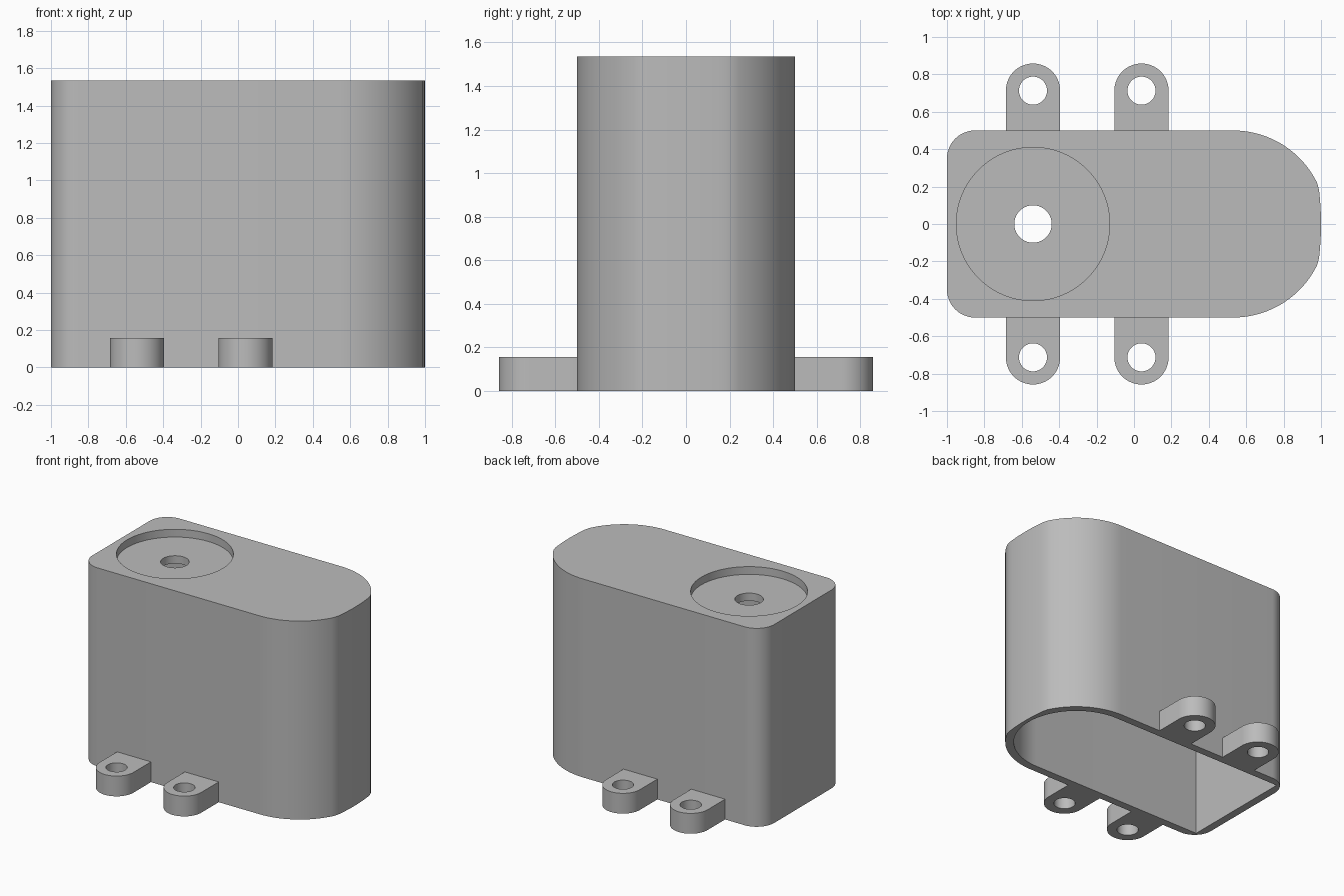
import bpy, bmesh
from math import pi, cos, sin, sqrt, asin, atan2, radians

if "Cube" in bpy.data.objects:
    bpy.data.objects.remove(bpy.data.objects["Cube"], do_unlink=True)

HEIGHT, HALF, WALL = 1.535, 0.5, 0.06
AXIS_X, NOSE_X = -0.54, 0.53
RECESS = 0.06

grey = bpy.data.materials.new("plain grey")
grey.use_nodes = True
colour = (0.5, 0.5, 0.5, 1)
grey.diffuse_color = colour
grey.node_tree.nodes["Principled BSDF"].inputs["Base Color"].default_value = colour


def arc(cx, cy, r, start, end, steps=24):
    return [(cx + r * cos(start + (end - start) * i / steps),
             cy + r * sin(start + (end - start) * i / steps)) for i in range(steps + 1)]


def prism(name, outline, z0, z1):
    """Extrude a closed outline from z0 up to z1."""
    bm = bmesh.new()
    face = bm.faces.new([bm.verts.new((x, y, z0)) for x, y in outline])
    top = bmesh.ops.extrude_face_region(bm, geom=[face])["geom"]
    bmesh.ops.translate(bm, vec=(0, 0, z1 - z0),
                        verts=[v for v in top if isinstance(v, bmesh.types.BMVert)])
    bmesh.ops.recalc_face_normals(bm, faces=bm.faces)
    mesh = bpy.data.meshes.new(name)
    bm.to_mesh(mesh)
    bm.free()
    mesh.materials.append(grey)
    obj = bpy.data.objects.new(name, mesh)
    bpy.context.collection.objects.link(obj)
    return obj


def cylinder(name, x, y, r, z0, z1):
    return prism(name, arc(x, y, r, 0, 2 * pi, 64)[:-1], z0, z1)


def cut(obj, cutter):
    """Subtract the cutter, apply the result and remove the cutter."""
    mod = obj.modifiers.new("cut", "BOOLEAN")
    mod.operation, mod.solver, mod.object = "DIFFERENCE", "EXACT", cutter
    bpy.ops.object.select_all(action="DESELECT")
    bpy.context.view_layer.objects.active = obj
    obj.select_set(True)
    bpy.ops.object.modifier_apply(modifier=mod.name)
    bpy.data.objects.remove(cutter, do_unlink=True)


def smooth(obj):
    bpy.ops.object.select_all(action="DESELECT")
    bpy.context.view_layer.objects.active = obj
    obj.select_set(True)
    bpy.ops.object.shade_smooth_by_angle(angle=radians(12))


# Housing outline: rounded rear corners, round nose trimmed by a wide shallow arc
corner, tip_y = 0.15, 0.22
tip_x = NOSE_X + sqrt(HALF ** 2 - tip_y ** 2)
nose_a = asin(tip_y / HALF)
wide_a = atan2(tip_y, tip_x - AXIS_X)
wide_r = 1 - AXIS_X
outline = (arc(-1 + corner, -HALF + corner, corner, pi, 1.5 * pi, 12)
           + arc(NOSE_X, 0, HALF, -pi / 2, -nose_a)
           + arc(AXIS_X, 0, wide_r, -wide_a, wide_a, 12)[1:-1]
           + arc(NOSE_X, 0, HALF, nose_a, pi / 2)
           + arc(-1 + corner, HALF - corner, corner, pi / 2, pi, 12))
housing = prism("housing", outline, 0, HEIGHT)

# Open cavity underneath, with square rear corners and a round nose
inner = HALF - WALL
cavity = ([(-1 + WALL, inner), (-1 + WALL, -inner)]
          + arc(NOSE_X, 0, inner, -pi / 2, pi / 2, 48))
cut(housing, prism("cavity_cutter", cavity, -0.1, HEIGHT - RECESS - WALL))

# Round recess in the top and the shaft hole through its floor
cut(housing, cylinder("recess_cutter", AXIS_X, 0, 0.41, HEIGHT - RECESS, HEIGHT + 0.1))
cut(housing, cylinder("shaft_hole_cutter", AXIS_X, 0, 0.1, HEIGHT - 0.3, HEIGHT + 0.05))
smooth(housing)

# Four mounting lugs with screw holes
LUG_Y, LUG_R, LUG_TOP = 0.713, 0.145, 0.157
for place, x in (("rear", AXIS_X), ("middle", 0.04)):
    for side, s in (("left", 1), ("right", -1)):
        shape = ([(x - LUG_R, s * HALF), (x + LUG_R, s * HALF)]
                 + arc(x, s * LUG_Y, LUG_R, 0, s * pi, 32))
        lug = prism(f"{place}_{side}_lug", shape, 0, LUG_TOP)
        cut(lug, cylinder("screw_hole_cutter", x, s * LUG_Y, 0.075, -0.1, LUG_TOP + 0.1))
        smooth(lug)
